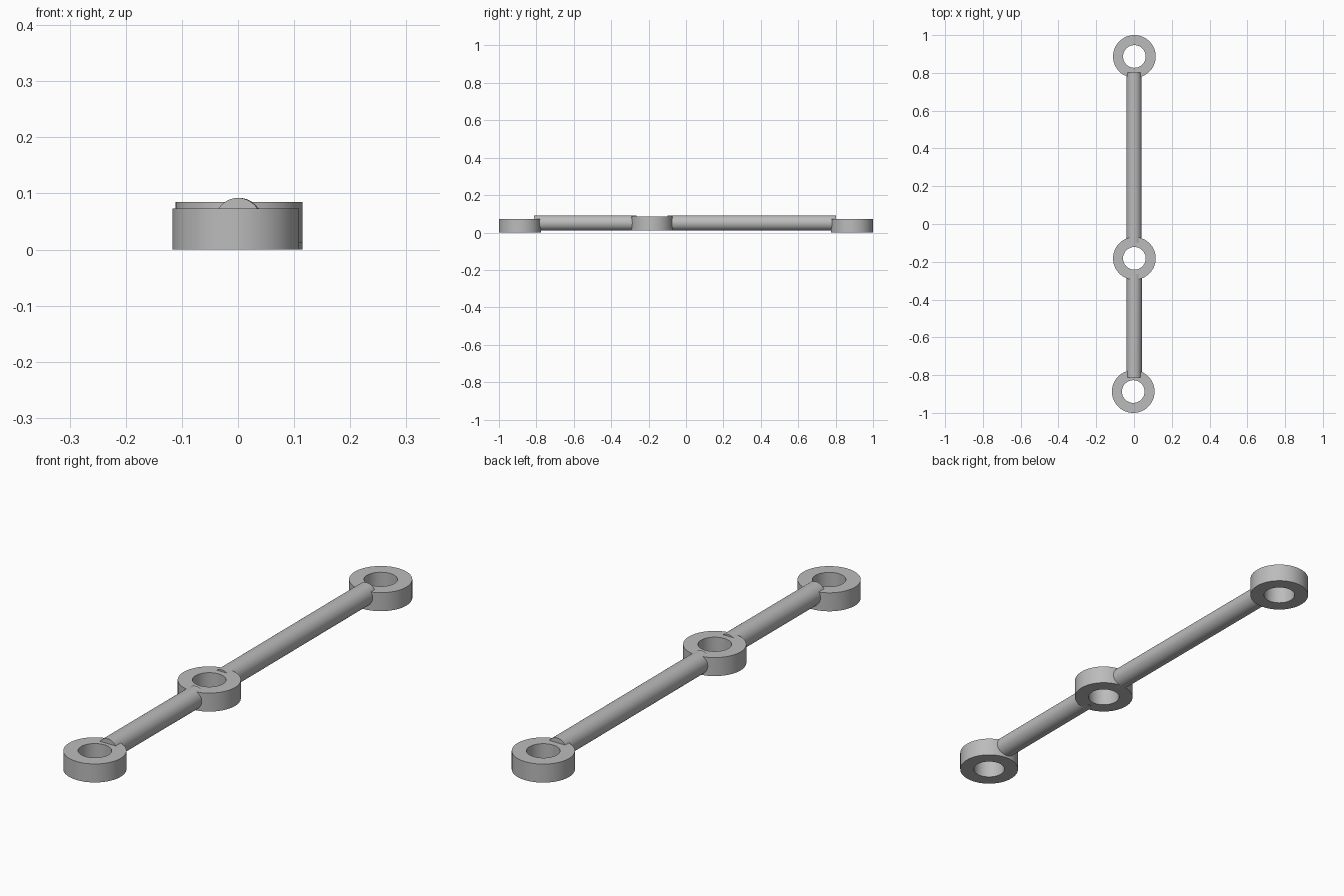
import bpy
import bmesh
from math import cos, sin, tau
from mathutils import Vector

cube = bpy.data.objects.get("Cube")
if cube:
    bpy.data.objects.remove(cube, do_unlink=True)

grey = bpy.data.materials.new("mid_grey")
grey.use_nodes = True
grey.diffuse_color = (0.5, 0.5, 0.5, 1)
grey.node_tree.nodes["Principled BSDF"].inputs["Base Color"].default_value = grey.diffuse_color

SIDES = 64
HEIGHT = 0.073


def finish(bm, name):
    """Turn a bmesh into a smooth-shaded object with sharp rims."""
    bmesh.ops.recalc_face_normals(bm, faces=bm.faces)
    mesh = bpy.data.meshes.new(name)
    bm.to_mesh(mesh)
    bm.free()
    mesh.materials.append(grey)
    obj = bpy.data.objects.new(name, mesh)
    bpy.context.collection.objects.link(obj)
    bpy.ops.object.select_all(action="DESELECT")
    obj.select_set(True)
    bpy.context.view_layer.objects.active = obj
    bpy.ops.object.shade_smooth_by_angle()
    return obj


def ring(name, x, y, z, outer=0.113, inner=0.06):
    """Flat eyelet: a rectangular section swept round its hole."""
    bm = bmesh.new()
    section = [(inner, 0), (outer, 0), (outer, HEIGHT), (inner, HEIGHT)]
    loops = [[bm.verts.new((r * cos(tau * i / SIDES), r * sin(tau * i / SIDES), h))
              for r, h in section] for i in range(SIDES)]
    for i, a in enumerate(loops):
        b = loops[(i + 1) % SIDES]
        for j in range(4):
            k = (j + 1) % 4
            bm.faces.new((a[j], b[j], b[k], a[k]))
    finish(bm, name).location = (x, y, z)


def rod(name, start, end, radius=0.041):
    """Round bar between two points."""
    start, end = Vector(start), Vector(end)
    bm = bmesh.new()
    bmesh.ops.create_cone(bm, cap_ends=True, segments=SIDES, radius1=radius,
                          radius2=radius, depth=(end - start).length)
    obj = finish(bm, name)
    obj.location = (start + end) / 2
    obj.rotation_euler = (end - start).to_track_quat("Z", "Y").to_euler()


# Eyelets at both ends and part-way along
ring("front_ring", -0.004, -0.887, 0)
ring("middle_ring", 0.002, -0.182, 0.012)
ring("back_ring", 0.002, 0.887, 0)

# Connecting bars, sunk into the eyelets
rod("short_rod", (0, -0.812, 0.051), (0.002, -0.265, 0.051))
rod("long_rod", (0, -0.1, 0.051), (0, 0.803, 0.051))
